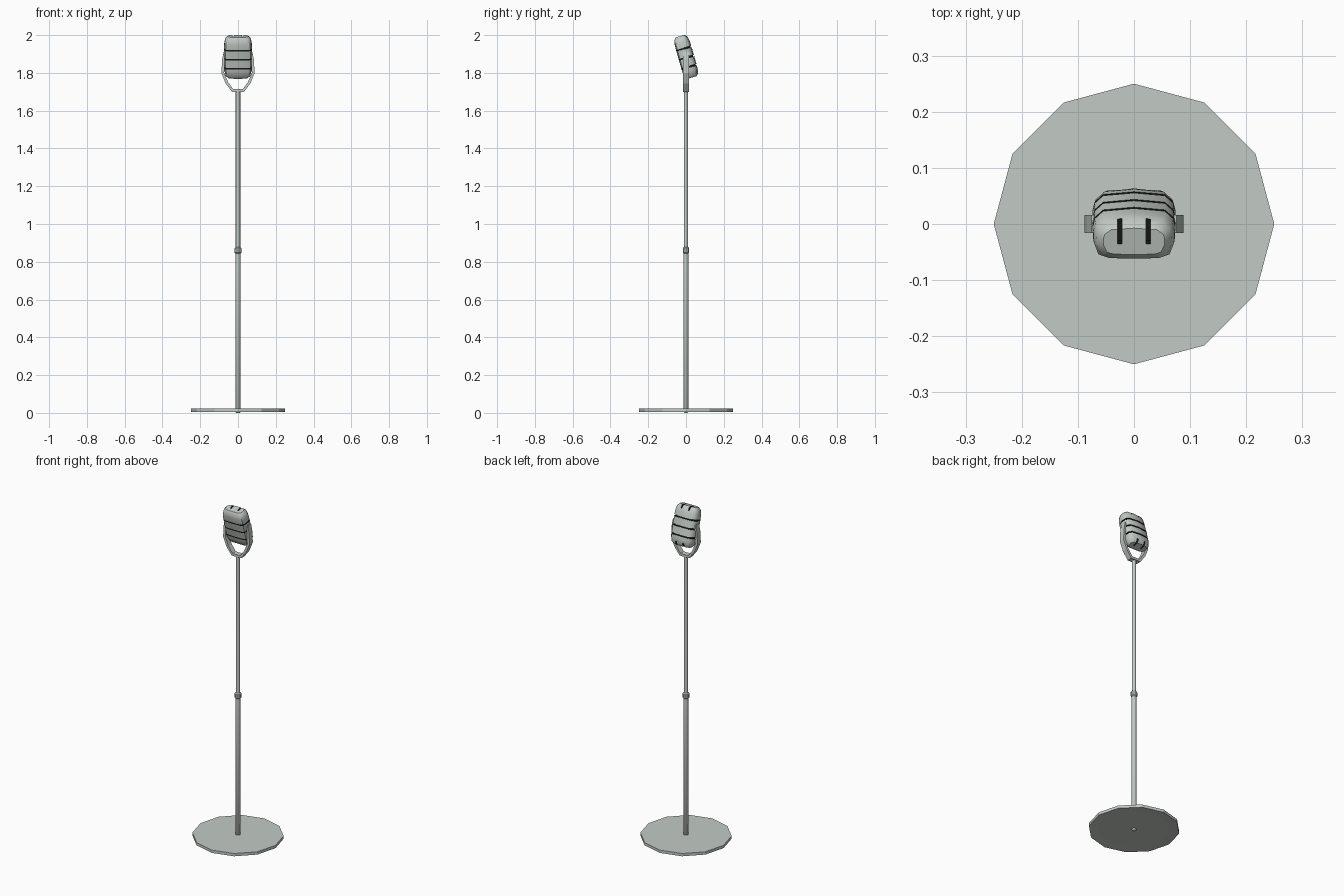
import bpy, bmesh, math
from mathutils import Matrix

if "Cube" in bpy.data.objects:
    bpy.data.objects.remove(bpy.data.objects["Cube"], do_unlink=True)


def material(name, rgb):
    m = bpy.data.materials.new(name)
    m.use_nodes = True
    m.diffuse_color = (*rgb, 1)
    m.node_tree.nodes["Principled BSDF"].inputs["Base Color"].default_value = (*rgb, 1)
    return m


METAL = material("pale grey metal", (0.54, 0.59, 0.55))
DARK = material("black slot", (0.01, 0.01, 0.01))


def finish(name, bm, smooth=None):
    bmesh.ops.remove_doubles(bm, verts=bm.verts, dist=1e-5)
    bmesh.ops.recalc_face_normals(bm, faces=bm.faces)
    mesh = bpy.data.meshes.new(name)
    bm.to_mesh(mesh)
    bm.free()
    ob = bpy.data.objects.new(name, mesh)
    bpy.context.collection.objects.link(ob)
    mesh.materials.append(METAL)
    mesh.materials.append(DARK)
    if smooth:
        bpy.ops.object.select_all(action="DESELECT")
        ob.select_set(True)
        bpy.context.view_layer.objects.active = ob
        bpy.ops.object.shade_smooth_by_angle(angle=math.radians(smooth))
    return ob


def loft(bm, rings, dark_spans=()):
    """Skin closed rings of points and cap both ends."""
    loops = [[bm.verts.new(p) for p in ring] for ring in rings]
    n = len(loops[0])
    for k, (a, b) in enumerate(zip(loops, loops[1:])):
        for i in range(n):
            f = bm.faces.new((a[i], a[(i + 1) % n], b[(i + 1) % n], b[i]))
            f.material_index = int(k in dark_spans)
    bm.faces.new(loops[0])
    bm.faces.new(loops[-1])


def turned(name, profile, sides, smooth=None):
    """Upright turned part from (radius, height) pairs."""
    bm = bmesh.new()
    step = math.tau / sides
    loft(bm, [[(r * math.cos(i * step), r * math.sin(i * step), z) for i in range(sides)]
              for r, z in profile])
    return finish(name, bm, smooth)


# Base, pole and joint collar
turned("base", [(0.2, 0.008), (0.25, 0.005), (0.25, 0.022)], 12)
turned("pole", [(0.009, 0), (0.013, 0.004), (0.013, 0.86), (0.012, 0.87), (0.012, 1.705)], 10, 50)
turned("collar", [(0.013, 0.843), (0.018, 0.848), (0.018, 0.872), (0.012, 0.878)], 10, 30)

# U-shaped yoke: outer and inner outlines of one half, mirrored, given width along y
outer = [(0.032, 1.70), (0.066, 1.745), (0.088, 1.80), (0.084, 1.87), (0.076, 1.91)]
inner = [(0.026, 1.714), (0.053, 1.752), (0.073, 1.80), (0.071, 1.87), (0.066, 1.91)]
rings = []
for side in (-1, 1):
    pairs = list(zip(outer, inner))
    for (ox, oz), (ix, iz) in (reversed(pairs) if side < 0 else pairs):
        rings.append([(side * ox, -0.016, oz), (side * ox, 0.016, oz),
                      (side * ix, 0.016, iz), (side * ix, -0.016, iz)])
bm = bmesh.new()
loft(bm, rings)
finish("yoke", bm)

# Head: rounded section lofted upward, with grooves pulled in round the back
half = [(0, -0.041), (0.048, -0.040), (0.065, -0.034), (0.073, -0.012),
        (0.074, 0.008), (0.070, 0.024), (0.055, 0.038), (0, 0.043)]
section = half + [(-x, y) for x, y in half[-2:0:-1]]


def ring(z, sx=1, sy=1, inset=1):
    return [(x * sx * (inset if y > 0 else 1), y * sy * (inset if y > 0 else 1), z)
            for x, y in section]


rings = [ring(-0.114, 0.72, 0.58), ring(-0.102, 0.89, 0.85), ring(-0.078, 0.97, 0.98)]
dark = set()
for z in (-0.055, -0.005, 0.045):
    start = len(rings)
    rings += [ring(z - 0.004), ring(z - 0.004, inset=0.87),
              ring(z + 0.004, inset=0.87), ring(z + 0.004)]
    dark |= {start, start + 1, start + 2}
rings += [ring(0.078, 0.98, 0.98), ring(0.102, 0.9, 0.85), ring(0.114, 0.74, 0.58)]
bm = bmesh.new()
loft(bm, rings, dark)
head = finish("microphone_head", bm, 40)

# Paired slots over the rear top and bottom edges of the head
bm = bmesh.new()
for x in (-0.025, 0.025):
    for z in (-0.11, 0.11):
        place = Matrix.Translation((x, 0.028, z)) @ Matrix.Diagonal((0.008, 0.064, 0.034, 1))
        bmesh.ops.create_cube(bm, size=1, matrix=place)
for f in bm.faces:
    f.material_index = 1
cutter = finish("slot_cutter", bm)
cutter.hide_render = True
cut = head.modifiers.new("slots", "BOOLEAN")
cut.operation = "DIFFERENCE"
cut.solver = "EXACT"
cut.object = cutter
bpy.context.view_layer.objects.active = head
bpy.ops.object.modifier_apply(modifier=cut.name)
bpy.data.objects.remove(cutter, do_unlink=True)

# Tip the head forward in its yoke
head.location = (0, 0, 1.885)
head.rotation_euler.x = math.radians(16)
